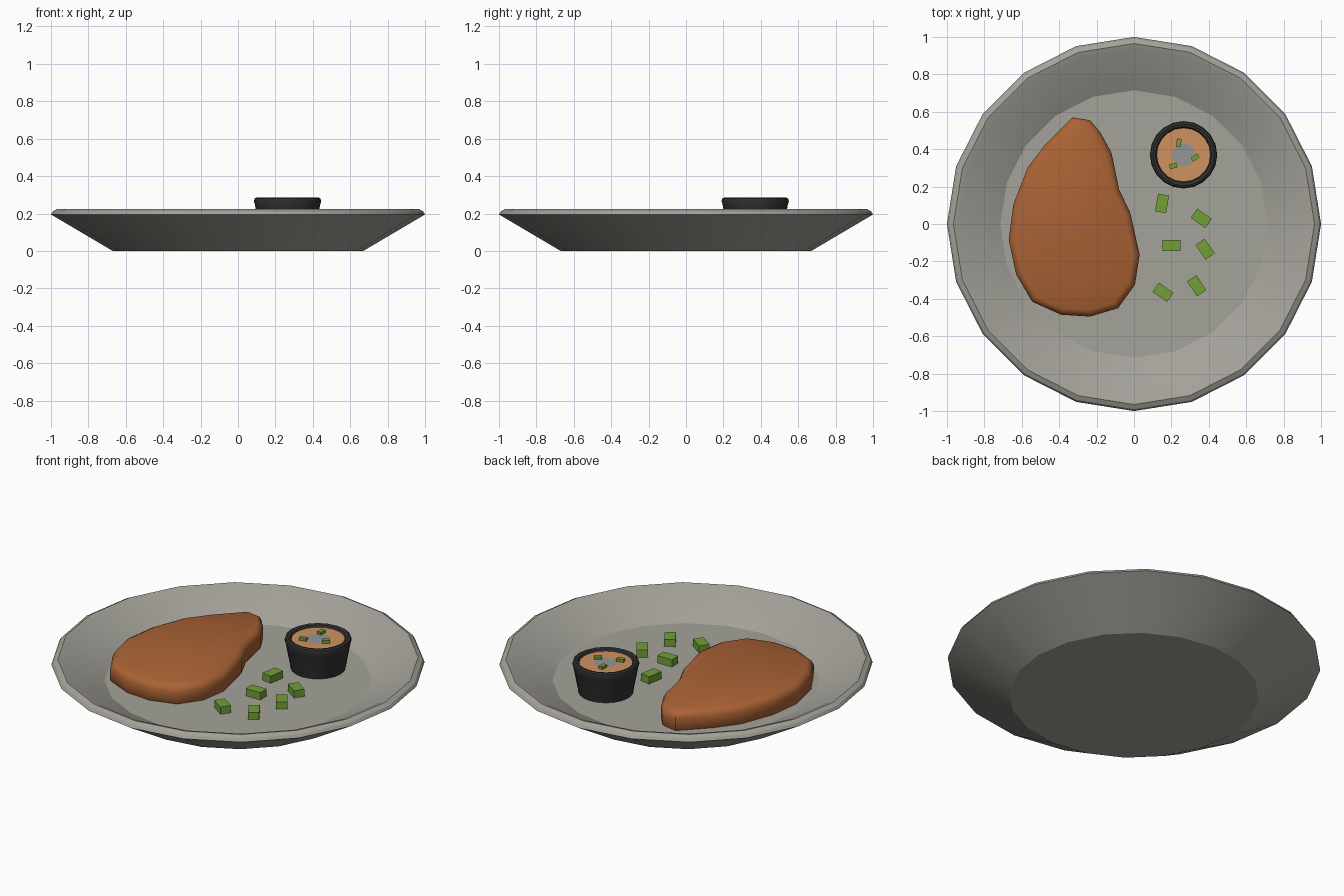
import bpy, bmesh, math
from mathutils import Matrix, Vector

if "Cube" in bpy.data.objects:
    bpy.data.objects.remove(bpy.data.objects["Cube"])


def material(name, rgb):
    m = bpy.data.materials.new(name)
    m.diffuse_color = (*rgb, 1)
    m.use_nodes = True
    m.node_tree.nodes["Principled BSDF"].inputs["Base Color"].default_value = m.diffuse_color
    return m


STONE = material("stone_grey", (0.37, 0.36, 0.32))
BROWN = material("roasted_brown", (0.41, 0.125, 0.036))
BLACK = material("charcoal", (0.03, 0.03, 0.032))
SAUCE = material("tan_sauce", (0.62, 0.29, 0.12))
GREY = material("light_grey", (0.30, 0.30, 0.30))
GREEN = material("herb_green", (0.17, 0.35, 0.04))
FLOOR = 0.10


def finish(bm, name, mats, angle=None):
    bmesh.ops.recalc_face_normals(bm, faces=bm.faces)
    me = bpy.data.meshes.new(name)
    bm.to_mesh(me)
    bm.free()
    ob = bpy.data.objects.new(name, me)
    bpy.context.collection.objects.link(ob)
    for m in mats:
        me.materials.append(m)
    if angle:
        bpy.ops.object.select_all(action='DESELECT')
        ob.select_set(True)
        bpy.context.view_layer.objects.active = ob
        bpy.ops.object.shade_smooth_by_angle(angle=math.radians(angle))
    return ob


def loft(bm, rings, cap_start=True, cap_end=True):
    """Skin a list of equal length point rings."""
    vs = [[bm.verts.new(p) for p in r] for r in rings]
    n = len(vs[0])
    for a, b in zip(vs, vs[1:]):
        for i in range(n):
            j = (i + 1) % n
            bm.faces.new((a[i], a[j], b[j], b[i]))
    if cap_start:
        bm.faces.new(vs[0][::-1])
    if cap_end:
        bm.faces.new(vs[-1])


def circle(r, z, n, c=(0, 0)):
    return [(c[0] + r * math.cos(2 * math.pi * i / n),
             c[1] + r * math.sin(2 * math.pi * i / n), z) for i in range(n)]


def chunks(name, size, places, z):
    """Small cut pieces: (x, y, turn in degrees)."""
    bm = bmesh.new()
    for x, y, turn in places:
        mat = (Matrix.Translation((x, y, z + size[2] / 2))
               @ Matrix.Rotation(math.radians(turn), 4, 'Z')
               @ Matrix.Diagonal((*size, 1)))
        bmesh.ops.create_cube(bm, size=1, matrix=mat)
    return finish(bm, name, [GREEN])


# Plate: 20-sided dish with rolled rim
bm = bmesh.new()
profile = [(0.67, 0), (1.0, 0.195), (0.99, 0.212), (0.965, 0.225),
           (0.935, 0.215), (0.715, FLOOR)]
loft(bm, [circle(r, z, 20) for r, z in profile])
finish(bm, "plate", [STONE], 26)

# Meat fillet: outline lofted with rounded upper edge
outline = [(-0.33, 0.57), (-0.235, 0.555), (-0.18, 0.49), (-0.12, 0.38),
           (-0.08, 0.185), (-0.02, 0.06), (0.03, -0.165), (0.005, -0.325),
           (-0.085, -0.45), (-0.235, -0.495), (-0.39, -0.485), (-0.545, -0.415),
           (-0.63, -0.27), (-0.67, -0.085), (-0.645, 0.105), (-0.57, 0.30),
           (-0.475, 0.425)][::-1]


def inset(points, d, z):
    out = []
    n = len(points)
    for i in range(n):
        a, p, b = (Vector(points[k % n]) for k in (i - 1, i, i + 1))
        t = (b - a).normalized()
        q = p + Vector((-t.y, t.x)) * d
        out.append((q.x, q.y, z))
    return out


bm = bmesh.new()
loft(bm, [inset(outline, d, z) for d, z in
          [(0.015, 0.09), (0.0, 0.11), (0.0, 0.175), (0.012, 0.198), (0.035, 0.21)]])
finish(bm, "fillet", [BROWN], 40)

# Sauce cup: open tapered pot
C = (0.265, 0.37)
bm = bmesh.new()
cup = [(0.146, FLOOR - 0.005), (0.174, 0.245), (0.18, 0.265), (0.176, 0.28),
       (0.165, 0.286), (0.15, 0.282), (0.144, 0.272), (0.14, 0.255)]
loft(bm, [circle(r, z, 20, C) for r, z in cup])
finish(bm, "sauce_cup", [BLACK], 40)

# Sauce surface with grey middle
bm = bmesh.new()
loft(bm, [circle(r, 0.271, 20, C) for r in (0.146, 0.062)], cap_start=False)
for f in bm.faces:
    c = f.calc_center_median()
    f.material_index = int(math.hypot(c.x - C[0], c.y - C[1]) < 0.05)
    f.normal_update()
finish(bm, "sauce", [SAUCE, GREY])

# Chopped greens on plate and on sauce
chunks("chopped_greens", (0.095, 0.06, 0.045),
       [(0.15, 0.11, 80), (0.36, 0.03, -35), (0.20, -0.115, 0),
        (0.38, -0.135, -55), (0.155, -0.365, -35), (0.335, -0.33, -57)], FLOOR - 0.002)
chunks("sauce_garnish", (0.042, 0.025, 0.02),
       [(0.24, 0.435, 85), (0.327, 0.355, 35), (0.21, 0.31, 15)], 0.267)
